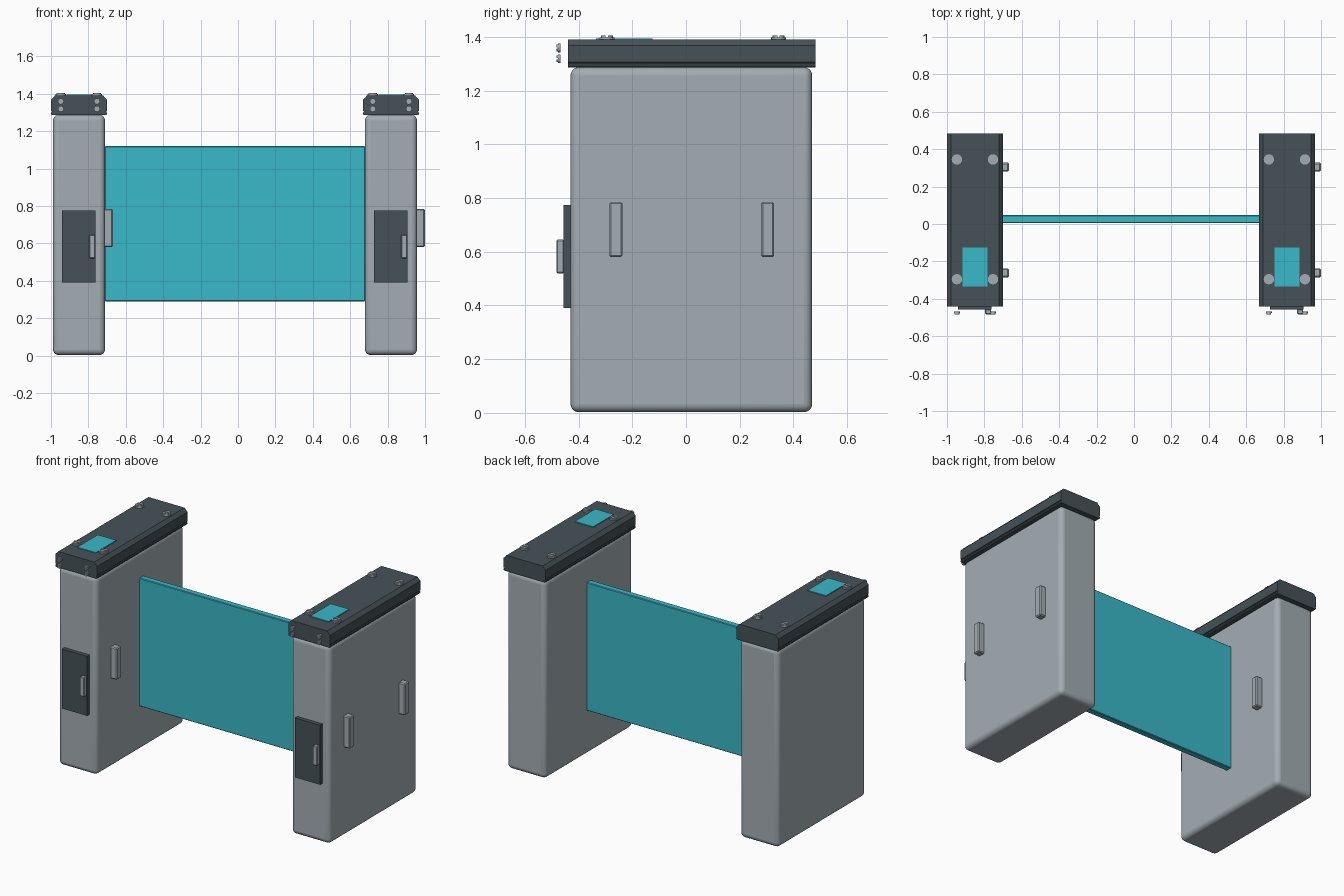
import bpy, bmesh, math
from mathutils import Matrix, Vector

if "Cube" in bpy.data.objects:
    bpy.data.objects.remove(bpy.data.objects["Cube"], do_unlink=True)


def material(name, rgb):
    m = bpy.data.materials.new(name)
    m.use_nodes = True
    m.diffuse_color = (*rgb, 1)
    m.node_tree.nodes["Principled BSDF"].inputs["Base Color"].default_value = (*rgb, 1)
    return m


GREY = material("light grey metal", (0.37, 0.42, 0.455))
DARK = material("dark slate", (0.061, 0.084, 0.095))
CYAN = material("cyan", (0.042, 0.48, 0.58))


def finish(name, bm, mat, bevel=0, segments=1, smooth=False):
    bmesh.ops.recalc_face_normals(bm, faces=bm.faces)
    mesh = bpy.data.meshes.new(name)
    bm.to_mesh(mesh)
    bm.free()
    mesh.materials.append(mat)
    ob = bpy.data.objects.new(name, mesh)
    bpy.context.collection.objects.link(ob)
    if bevel:
        mod = ob.modifiers.new("Bevel", "BEVEL")
        mod.width, mod.segments = bevel, segments
    if smooth:
        bpy.ops.object.select_all(action="DESELECT")
        ob.select_set(True)
        bpy.context.view_layer.objects.active = ob
        bpy.ops.object.shade_smooth_by_angle(angle=math.radians(35))
    return ob


def box(name, lo, hi, mat, **kw):
    lo, hi = Vector(lo), Vector(hi)
    bm = bmesh.new()
    bmesh.ops.create_cube(bm, size=1)
    bmesh.ops.scale(bm, vec=hi - lo, verts=bm.verts)
    bmesh.ops.translate(bm, vec=(lo + hi) / 2, verts=bm.verts)
    return finish(name, bm, mat, **kw)


def extrude(bm, points, vec):
    face = bm.faces.new([bm.verts.new(p) for p in points])
    new = bmesh.ops.extrude_face_region(bm, geom=[face])["geom"]
    verts = [g for g in new if isinstance(g, bmesh.types.BMVert)]
    bmesh.ops.translate(bm, vec=vec, verts=verts)


def screw(name, loc, radius, height, facing_front=False):
    """Washer disc carrying a head split by a slot."""
    bm = bmesh.new()
    base = [(radius * math.cos(i * math.tau / 16), radius * math.sin(i * math.tau / 16), 0)
            for i in range(16)]
    extrude(bm, base, (0, 0, height * 0.55))
    head, gap = radius * 0.8, radius * 0.14
    for side in (1, -1):
        half = [(head * math.cos(a), side * (gap + (head - gap) * math.sin(a)), height * 0.55)
                for a in (i * math.pi / 8 for i in range(9))]
        extrude(bm, half, (0, 0, height * 0.45))
    if facing_front:
        bm.transform(Matrix.Rotation(math.pi / 2, 4, "X"))
    bmesh.ops.translate(bm, vec=loc, verts=bm.verts)
    finish(name, bm, GREY)


def cap(name, cx):
    """Chamfered lid with a shallow groove along both long sides."""
    half = [(0.146, 1.287), (0.15, 1.292), (0.15, 1.300), (0.145, 1.302),
            (0.145, 1.305), (0.15, 1.307), (0.15, 1.368), (0.129, 1.39)]
    outline = half + [(-x, z) for x, z in reversed(half)]
    bm = bmesh.new()
    extrude(bm, [(cx + x, -0.44, z) for x, z in outline], (0, 0.923, 0))
    finish(name, bm, DARK)


def pillar(side, cx):
    box(side + "_cabinet", (cx - 0.139, -0.43, 0.003), (cx + 0.139, 0.47, 1.287), GREY,
        bevel=0.03, segments=5, smooth=True)
    cap(side + "_lid", cx)
    box(side + "_reader_pad", (cx - 0.066, -0.335, 1.385), (cx + 0.066, -0.125, 1.395), CYAN)
    # Front service door and its handle
    box(side + "_door", (cx - 0.091, -0.456, 0.39), (cx + 0.089, -0.428, 0.775), DARK)
    box(side + "_door_handle", (cx + 0.054, -0.483, 0.52), (cx + 0.086, -0.455, 0.645), GREY,
        bevel=0.004)
    # Side sensors
    for tag, y in (("front", -0.261), ("rear", 0.304)):
        box(f"{side}_{tag}_sensor", (cx + 0.13, y - 0.024, 0.58), (cx + 0.181, y + 0.024, 0.785),
            GREY, bevel=0.006)
    # Lid screws on the top and in front of the end
    for i, dx in enumerate((-0.097, 0.096)):
        for tag, y in (("front", -0.295), ("rear", 0.345)):
            screw(f"{side}_{tag}_lid_screw_{i}", (cx + dx, y, 1.389), 0.028, 0.016)
        for tag, z in (("lower", 1.319), ("upper", 1.359)):
            screw(f"{side}_{tag}_end_screw_{i}", (cx + dx, -0.467, z), 0.016, 0.016, True)


pillar("right", -0.85)
pillar("left", 0.818)

# Barrier panel between the cabinets
box("barrier_panel", (-0.712, 0.005, 0.29), (0.68, 0.047, 1.12), CYAN, bevel=0.004)
